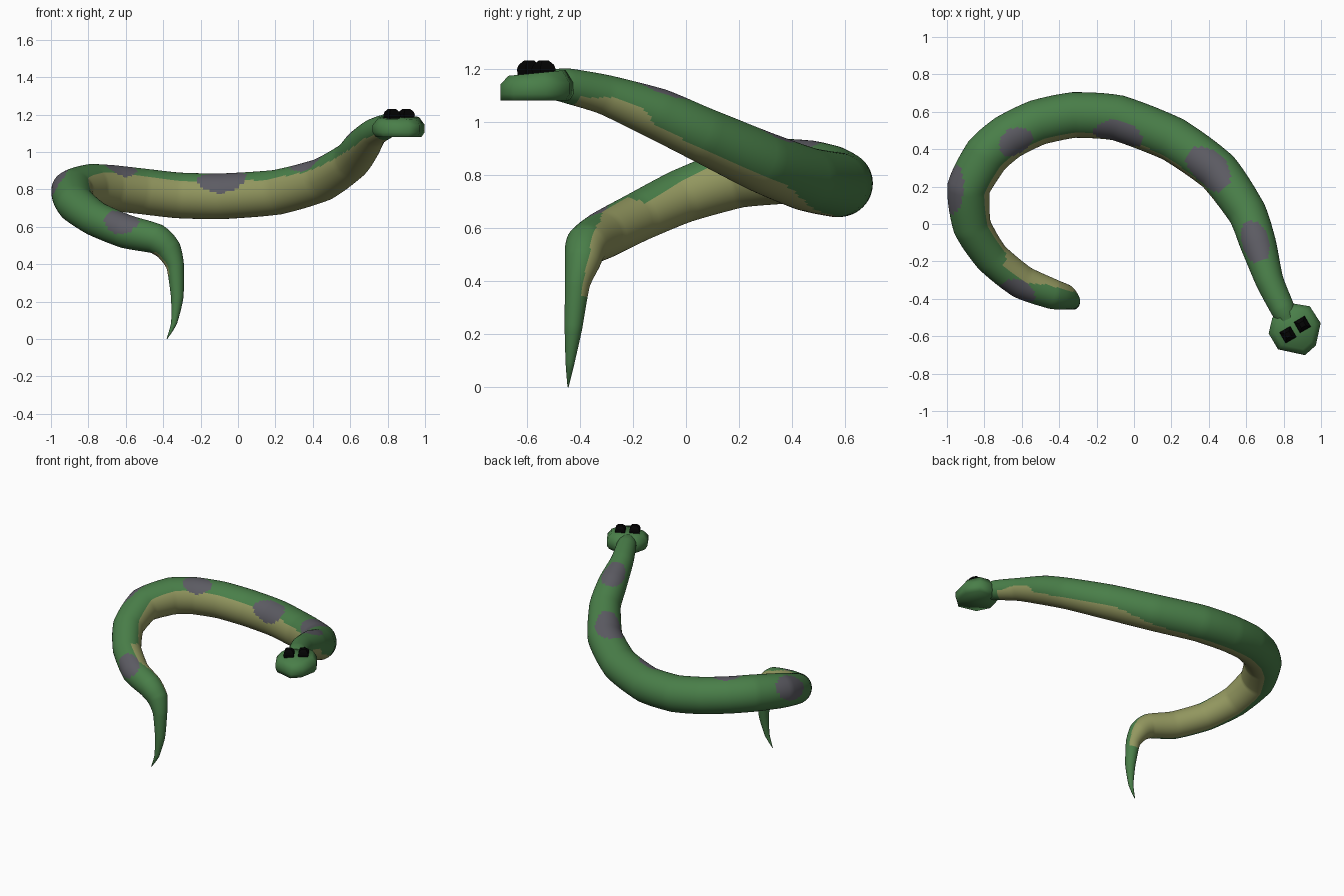
import bpy, bmesh, math
from mathutils import Vector

cube = bpy.data.objects.get("Cube")
if cube:
    bpy.data.objects.remove(cube, do_unlink=True)


def material(name, rgb):
    m = bpy.data.materials.new(name)
    m.use_nodes = True
    m.diffuse_color = (*rgb, 1)
    m.node_tree.nodes["Principled BSDF"].inputs["Base Color"].default_value = (*rgb, 1)
    return m


GREEN = material("skin_green", (0.067, 0.21, 0.066))
BELLY = material("belly_olive", (0.29, 0.31, 0.115))
SPOT = material("spot_grey_purple", (0.108, 0.106, 0.125))
BLACK = material("eye_black", (0.001, 0.001, 0.001))


def finish(name, bm, mats, angle):
    bmesh.ops.recalc_face_normals(bm, faces=bm.faces)
    me = bpy.data.meshes.new(name)
    bm.to_mesh(me)
    bm.free()
    for m in mats:
        me.materials.append(m)
    ob = bpy.data.objects.new(name, me)
    bpy.context.collection.objects.link(ob)
    bpy.ops.object.select_all(action='DESELECT')
    ob.select_set(True)
    bpy.context.view_layer.objects.active = ob
    bpy.ops.object.shade_smooth_by_angle(angle=math.radians(angle))


def loft(bm, rings, rule=None):
    """Skin a list of closed rings of points and cap both ends."""
    vs = [[bm.verts.new(p) for p in ring] for ring in rings]
    n = len(vs[0])
    for i in range(len(vs) - 1):
        for j in range(n):
            k = (j + 1) % n
            f = bm.faces.new((vs[i][j], vs[i][k], vs[i + 1][k], vs[i + 1][j]))
            if rule:
                f.material_index = rule(i, j, f.calc_center_median())
    bm.faces.new(vs[0])
    bm.faces.new(vs[-1])


# Body centre line from neck to tail tip: x, y, z, radius
PATH = [
    (0.82, -0.51, 1.14, 0.055), (0.795, -0.455, 1.138, 0.065), (0.725, -0.305, 1.103, 0.075),
    (0.665, -0.11, 1.032, 0.096), (0.605, 0.06, 0.953, 0.103), (0.45, 0.28, 0.852, 0.115),
    (0.21, 0.452, 0.785, 0.12), (-0.085, 0.567, 0.763, 0.122), (-0.32, 0.583, 0.768, 0.122),
    (-0.515, 0.543, 0.79, 0.122), (-0.675, 0.465, 0.808, 0.122), (-0.79, 0.365, 0.813, 0.122),
    (-0.885, 0.19, 0.79, 0.115), (-0.865, -0.015, 0.72, 0.102), (-0.76, -0.18, 0.642, 0.093),
    (-0.6, -0.31, 0.575, 0.09), (-0.435, -0.375, 0.535, 0.08), (-0.37, -0.39, 0.475, 0.068),
    (-0.335, -0.41, 0.385, 0.047), (-0.325, -0.425, 0.22, 0.033), (-0.342, -0.438, 0.085, 0.016),
    (-0.38, -0.445, 0.0, 0.002),
]
# Oval back spots: x, y, z, half length along the body, half width
SPOTS = [
    (0.645, -0.095, 1.12, 0.12, 0.08), (0.395, 0.295, 0.968, 0.145, 0.105),
    (-0.085, 0.475, 0.86, 0.135, 0.085), (-0.63, 0.435, 0.925, 0.095, 0.08),
    (-0.97, 0.185, 0.835, 0.135, 0.085), (-0.625, -0.36, 0.63, 0.1, 0.075),
]
# Belly edges: station, lower and upper angle (0 = inside of coil, 90 = up)
BELLY_EDGES = [
    (1, -140, -35), (1.7, -160, -32), (2, -173, -30), (2.6, -172, -25), (3, -145, -18),
    (4, -142, 5), (5.3, -138, 28), (6, -108, 36), (7, -95, 38), (14.1, -95, 42),
    (14.2, -95, 84), (15, -95, 84), (15.6, -95, 64), (16, -105, 58), (16.6, -140, 55),
    (18, -145, 45), (21, -140, 30),
]
SIDES, CUTS = 64, 11
P = [Vector(p) for p in PATH]
last = len(P) - 1


def sample(t):
    """Centre line point, halfway between straight and curved interpolation."""
    i = min(int(t), last - 1)
    u = t - i
    a, b, c, d = (P[max(i - 1, 0)], P[i], P[i + 1], P[min(i + 2, last)])
    curved = 0.5 * (2 * b + (c - a) * u + (2 * a - 5 * b + 4 * c - d) * u * u
                    + (3 * b - a - 3 * c + d) * u ** 3)
    return b.lerp(c, u).lerp(curved, 0.5)


rings, tangents, prev = [], [], None
for s in range(last * CUTS + 1):
    t = s / CUTS
    q = sample(t)
    tangent = (sample(min(t + 0.5, last)).xyz - sample(max(t - 0.5, 0)).xyz).normalized()
    tangents.append(tangent)
    # inward side of the coil; carried along where the tail drops
    side = Vector((0, 0, 1)).cross(tangent) if t < 15.5 else prev
    side = (side - tangent * side.dot(tangent)).normalized()
    prev = side
    up = tangent.cross(side)
    ring = []
    for j in range(SIDES):
        a = -math.pi + 2 * math.pi * j / SIDES
        ring.append(q.xyz + max(q.w, 0.002) * (math.cos(a) * side + math.sin(a) * up))
    rings.append(ring)


def body_colour(i, j, c):
    for x, y, z, length, width in SPOTS:
        d = c - Vector((x, y, z))
        along = d.dot(tangents[i])
        if (along / length) ** 2 + (d.length_squared - along ** 2) / width ** 2 < 1:
            return 2
    t = (i + 0.5) / CUTS
    if t < 1.25 or c.z < 0.34:
        return 0
    ang = -180 + 360 * (j + 0.5) / SIDES
    for (t0, lo0, hi0), (t1, lo1, hi1) in zip(BELLY_EDGES, BELLY_EDGES[1:]):
        if t0 <= t < t1:
            k = (t - t0) / (t1 - t0)
            return int(lo0 + (lo1 - lo0) * k < ang < hi0 + (hi1 - hi0) * k)
    return 0


bm = bmesh.new()
loft(bm, rings, body_colour)
finish("body", bm, (GREEN, BELLY, SPOT), 60)

# Head: flattened eight-sided block, top sloping down to the snout
OUTLINE = [(0.85, -0.425), (0.94, -0.44), (0.998, -0.53), (0.972, -0.65),
           (0.915, -0.70), (0.77, -0.67), (0.72, -0.585), (0.74, -0.50)]
CX, CY = 0.86, -0.56
rings = []
for z, k, slope in ((1.08, 0.88, 0), (1.105, 1, 0), (1.145, 1, 0.02), (1.185, 0.78, 0.1)):
    ring = []
    for x, y in OUTLINE:
        py = CY + (y - CY) * (1 if y < -0.64 and z < 1.15 else k)
        ring.append((CX + (x - CX) * k, py, z + slope * (py - CY)))
    rings.append(ring)
bm = bmesh.new()
loft(bm, rings)
finish("head", bm, (GREEN,), 100)

# Eyes: square studs with chamfered tops
for name, ex, ey in (("right_eye", 0.823, -0.592), ("left_eye", 0.9, -0.537)):
    rings = []
    for z, r in ((1.165, 0.044), (1.2, 0.047), (1.216, 0.04), (1.231, 0.02)):
        rings.append([(ex + r * math.cos(math.radians(a)), ey + r * math.sin(math.radians(a)), z)
                      for a in (75, 165, 255, 345)])
    bm = bmesh.new()
    loft(bm, rings)
    finish(name, bm, (BLACK,), 20)
